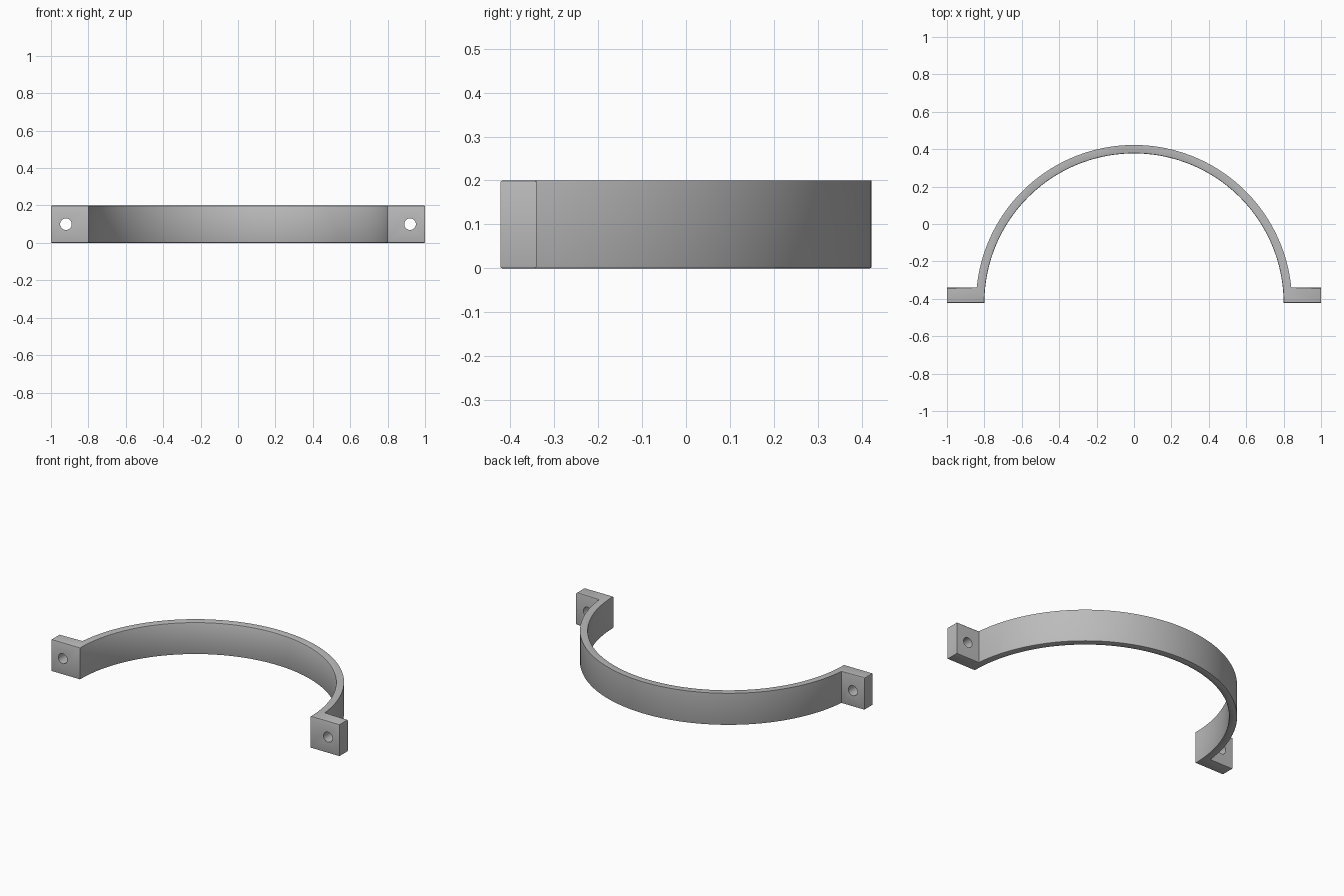
import bpy, bmesh, math

cube = bpy.data.objects.get("Cube")
if cube:
    bpy.data.objects.remove(cube)

HEIGHT = 0.2
INNER, OUTER = 0.8, 0.845
BASE_Y, TAB_Y = -0.4225, -0.34      # front and back of the mounting tabs
HOLE_X, HOLE_R = 0.92, 0.031
STEPS = 72

grey = bpy.data.materials.new("plain grey")
grey.use_nodes = True
colour = (0.5, 0.5, 0.5, 1)
grey.diffuse_color = colour
grey.node_tree.nodes["Principled BSDF"].inputs["Base Color"].default_value = colour


def arc(radius, start, end):
    """Points on a circle around the middle of the clamp opening."""
    angles = [start + (end - start) * i / STEPS for i in range(STEPS + 1)]
    return [(radius * math.cos(a), BASE_Y + radius * math.sin(a)) for a in angles]


# Clamp outline: inner arc, left-hand tab, outer arc, right-hand tab
lift = math.asin((TAB_Y - BASE_Y) / OUTER)
outline = arc(INNER, 0, math.pi)
outline += [(-1, BASE_Y), (-1, TAB_Y)]
outline += arc(OUTER, math.pi - lift, lift)
outline += [(1, TAB_Y), (1, BASE_Y)]

bm = bmesh.new()
face = bm.faces.new([bm.verts.new((x, y, 0)) for x, y in outline])
top = bmesh.ops.extrude_face_region(bm, geom=[face])["geom"]
bmesh.ops.translate(bm, vec=(0, 0, HEIGHT),
                    verts=[v for v in top if isinstance(v, bmesh.types.BMVert)])
bmesh.ops.recalc_face_normals(bm, faces=bm.faces)


# Soften the rims, leaving the upper outside edge of the band crisp
def is_soft(edge):
    a, b = (v.co for v in edge.verts)
    if abs(a.z - b.z) > 0.01:
        return False
    mid = (a + b) / 2
    outside = math.hypot(mid.x, mid.y - BASE_Y) > 0.83 and mid.y > TAB_Y + 0.001
    return mid.z < 0.01 or not outside


bmesh.ops.bevel(bm, geom=[e for e in bm.edges if is_soft(e)], offset=0.005,
                segments=2, profile=0.5, affect='EDGES')

mesh = bpy.data.meshes.new("half_clamp")
bm.to_mesh(mesh)
bm.free()
mesh.materials.append(grey)
clamp = bpy.data.objects.new("half_clamp", mesh)
bpy.context.collection.objects.link(clamp)

# Screw holes through both tabs
cutters = []
for side in (-1, 1):
    bpy.ops.mesh.primitive_cylinder_add(
        vertices=32, radius=HOLE_R, depth=0.3, rotation=(math.pi / 2, 0, 0),
        location=(side * HOLE_X, (BASE_Y + TAB_Y) / 2, HEIGHT / 2))
    cutter = bpy.context.object
    cutter.name = "screw_hole_cutter"
    cutter.hide_render = True
    cutter.data.materials.append(grey)
    cutters.append(cutter)
    hole = clamp.modifiers.new("screw_hole", 'BOOLEAN')
    hole.operation = 'DIFFERENCE'
    hole.solver = 'EXACT'
    hole.object = cutter

bpy.ops.object.select_all(action='DESELECT')
clamp.select_set(True)
bpy.context.view_layer.objects.active = clamp
for name in [m.name for m in clamp.modifiers]:
    bpy.ops.object.modifier_apply(modifier=name)
for cutter in cutters:
    bpy.data.objects.remove(cutter)

bpy.ops.object.shade_smooth_by_angle(angle=math.radians(25))
